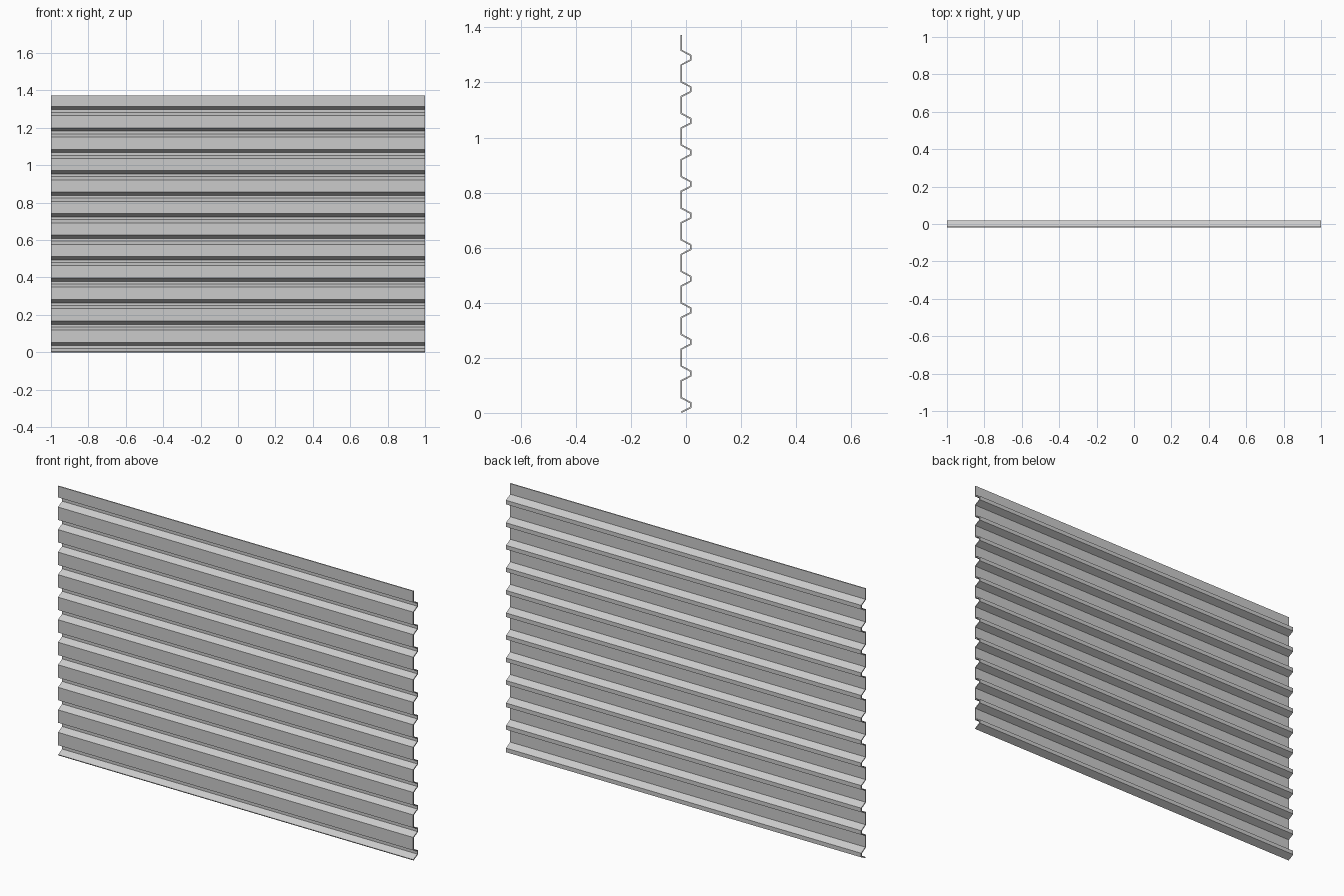
import bpy, bmesh
from mathutils import Vector

if "Cube" in bpy.data.objects:
    bpy.data.objects.remove(bpy.data.objects["Cube"])

PITCH, RIBS, TOP = 0.1147, 12, 1.374
Y, T = 0.0168, 0.0055   # rib half depth (centreline), sheet thickness

# centreline of the corrugated section as (y, z)
path = []
for i in range(RIBS):
    z = i * PITCH
    path += [(-Y, z + 0.004), (Y, z + 0.021), (Y, z + 0.0385), (-Y, z + 0.0565)]
path.append((-Y, TOP))
path = [Vector(p) for p in path]


def offset(points, d):
    """Mitred offset of an open polyline."""
    normals = []
    for a, b in zip(points, points[1:]):
        t = (b - a).normalized()
        normals.append(Vector((t.y, -t.x)))
    out = []
    for i, p in enumerate(points):
        n0, n1 = normals[max(i - 1, 0)], normals[min(i, len(normals) - 1)]
        m = (n0 + n1).normalized()
        out.append(p + m * d / m.dot(n0))
    return out


outline_back, outline_front = offset(path, T / 2), offset(path, -T / 2)

# solid folded sheet, extruded along x
bm = bmesh.new()
rows = [[[bm.verts.new((x, p.x, p.y)) for p in line]
         for line in (outline_back, outline_front)] for x in (-1, 1)]
(lb, lf), (rb, rf) = rows
for i in range(len(path) - 1):
    for a, b in ((lb, rb), (rf, lf), (rb, rf), (lf, lb)):
        bm.faces.new((a[i], b[i], b[i + 1], a[i + 1]))
for i in (0, -1):
    bm.faces.new((lb[i], rb[i], rf[i], lf[i]))
bmesh.ops.recalc_face_normals(bm, faces=bm.faces)

# rest the lower edge on the ground
low = min(v.co.z for v in bm.verts)
bmesh.ops.translate(bm, verts=bm.verts, vec=(0, 0, -low))

mesh = bpy.data.meshes.new("corrugated_panel")
bm.to_mesh(mesh)
bm.free()
panel = bpy.data.objects.new("corrugated_panel", mesh)
bpy.context.collection.objects.link(panel)
